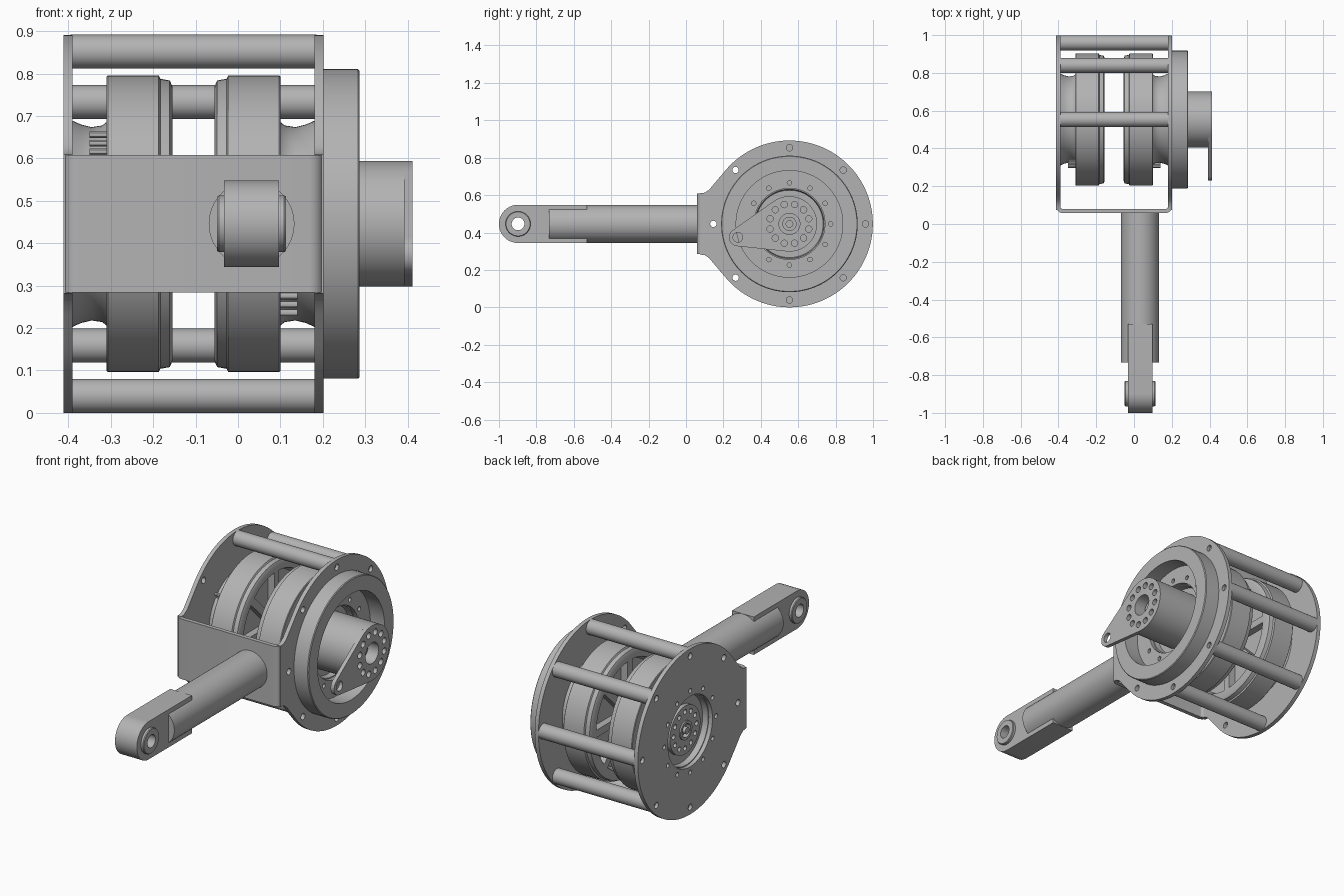
import bpy, bmesh
from math import sin, cos, pi, radians
from mathutils import Matrix, Vector

if "Cube" in bpy.data.objects:
    bpy.data.objects.remove(bpy.data.objects["Cube"])

steel = bpy.data.materials.new("plain_grey_metal")
steel.use_nodes = True
grey = (0.45, 0.45, 0.45, 1)
steel.diffuse_color = grey
steel.node_tree.nodes["Principled BSDF"].inputs["Base Color"].default_value = grey

CY, CZ = 0.553, 0.446          # axis of the drum
MID = -0.105                   # middle between the side plates
ARM_X = 0.032                  # axis of the arm
TO_X = Matrix(((0, 0, 1, 0), (1, 0, 0, 0), (0, 1, 0, 0), (0, 0, 0, 1)))


def finish(name, bm):
    """Weld, smooth with sharp edges kept, and add the object to the scene."""
    bmesh.ops.remove_doubles(bm, verts=bm.verts, dist=0.0002)
    bmesh.ops.recalc_face_normals(bm, faces=bm.faces)
    for f in bm.faces:
        f.smooth = True
    for e in bm.edges:
        e.smooth = e.is_manifold and e.calc_face_angle(0) < radians(30)
    mesh = bpy.data.meshes.new(name)
    bm.to_mesh(mesh)
    bm.free()
    mesh.materials.append(steel)
    obj = bpy.data.objects.new(name, mesh)
    bpy.context.collection.objects.link(obj)
    return obj


def arc(c, r, start=0, end=360, n=48):
    """Points on an arc; a full circle leaves out the repeated end point."""
    count = n if abs(end - start) >= 360 else n + 1
    angles = [radians(start + (end - start) * i / n) for i in range(count)]
    return [(c[0] + r * cos(a), c[1] + r * sin(a)) for a in angles]


def bolt_circle(c, radius, hole, count, start=0):
    return [arc(p, hole, n=16) for p in arc(c, radius, start, start + 360, count)]


def plate(name, outlines, low, high, frame=TO_X):
    """Flat outline with holes, extruded from low to high along the frame's axis."""
    curve = bpy.data.curves.new(name, "CURVE")
    curve.dimensions = "2D"
    curve.fill_mode = "BOTH"
    curve.extrude = (high - low) / 2
    for pts in outlines:
        spline = curve.splines.new("POLY")
        spline.points.add(len(pts) - 1)
        for p, co in zip(spline.points, pts):
            p.co = (co[0], co[1], 0, 1)
        spline.use_cyclic_u = True
    temp = bpy.data.objects.new(name + "_outline", curve)
    bpy.context.collection.objects.link(temp)
    graph = bpy.context.evaluated_depsgraph_get()
    mesh = bpy.data.meshes.new_from_object(temp.evaluated_get(graph))
    bm = bmesh.new()
    bm.from_mesh(mesh)
    bpy.data.objects.remove(temp)
    bpy.data.curves.remove(curve)
    bpy.data.meshes.remove(mesh)
    shift = Matrix.Translation((0, 0, (low + high) / 2))
    bmesh.ops.transform(bm, matrix=frame @ shift, verts=bm.verts)
    return finish(name, bm)


def lathe(name, profile, c=(CY, CZ), n=72):
    """Revolve (x, radius) points about an axis along x."""
    bm = bmesh.new()
    verts = [bm.verts.new((x, c[0], c[1] + r)) for x, r in profile]
    edges = [bm.edges.new(pair) for pair in zip(verts, verts[1:])]
    bmesh.ops.spin(bm, geom=verts + edges, cent=(0, c[0], c[1]), axis=(1, 0, 0),
                   angle=2 * pi, steps=n, use_duplicate=False)
    return finish(name, bm)


def rod(name, start, end, radius, n=40):
    start, end = Vector(start), Vector(end)
    axis = end - start
    bm = bmesh.new()
    turn = axis.to_track_quat("Z", "Y").to_matrix().to_4x4()
    bmesh.ops.create_cone(bm, cap_ends=True, segments=n, radius1=radius, radius2=radius,
                          depth=axis.length,
                          matrix=Matrix.Translation((start + end) / 2) @ turn)
    return finish(name, bm)


C = (CY, CZ)
# Side plates: a disc that runs into a straight tab at the front
upper = [(0.075, 0.61), (0.1, 0.613), (0.125, 0.63), (0.15, 0.66)]
lower = [(y, 2 * CZ - z) for y, z in reversed(upper)]
outline = upper + arc(C, 0.446, 141, -141, 80) + lower
rim_holes = bolt_circle(C, 0.407, 0.017, 8)
inner_holes = bolt_circle(C, 0.22, 0.012, 12)
bore = [arc(C, 0.19)]
plate("left_side_plate", [outline] + rim_holes + inner_holes + bore, 0.18, 0.202)
plate("right_side_plate", [outline] + rim_holes + inner_holes + bore, -0.412, -0.39)

# Front strap joining the plates, with rounded corners
L, R, F, T = -0.412, 0.202, 0.058, 0.022
strap = ([(L, 0.1)] + arc((L + 0.035, F + 0.035), 0.035, 180, 270, 8)
         + arc((R - 0.035, F + 0.035), 0.035, 270, 360, 8) + [(R, 0.1), (R - T, 0.1)]
         + arc((R - 0.035, F + 0.035), 0.035 - T, 360, 270, 8)
         + arc((L + 0.035, F + 0.035), 0.035 - T, 270, 180, 8) + [(L + T, 0.1)])
plate("front_strap", [strap], 0.284, 0.608, Matrix.Identity(4))

# Spacer rods round the back half
for i, (y, z) in enumerate(arc(C, 0.406, -90, 90, 4)):
    rod(f"spacer_rod_{i + 1}", (-0.395, y, z), (0.185, y, z), 0.04)

# Two mirrored motors; u is the distance outward from the inner face
bell = [(0.005, 0), (0.005, 0.075), (0.04, 0.085), (0.04, 0.275), (0, 0.29), (0, 0.325),
        (0.006, 0.338), (0.028, 0.342), (0.032, 0.35), (0.152, 0.35), (0.155, 0.347),
        (0.155, 0.24), (0.165, 0.232), (0.19, 0.228), (0.215, 0.234), (0.235, 0.243),
        (0.235, 0.185), (0.205, 0.18), (0.205, 0)]
for side, word in ((1, "left"), (-1, "right")):
    def at(u):
        return MID + side * (0.05 + u)
    lathe(f"{word}_motor", [(at(u), r) for u, r in bell])
    # Spokes across the open inner face
    bm = bmesh.new()
    for k in range(8):
        spin = Matrix.Translation((at(0.022), CY, CZ)) @ Matrix.Rotation(k * pi / 4, 4, "X")
        box = spin @ Matrix.Translation((0, 0, 0.18)) @ Matrix.Diagonal((0.04, 0.04, 0.22, 1))
        bmesh.ops.create_cube(bm, size=1, matrix=box)
    finish(f"{word}_motor_spokes", bm)
    # Cable pins
    for k in range(3):
        z = CZ + side * -0.19 + (k - 1) * 0.02
        rod(f"{word}_cable_pin_{k + 1}", (at(0.15), 0.335 - 0.015 * k, z),
            (at(0.195), 0.335 - 0.015 * k, z), 0.008, 12)

# Bearing face seen through the right plate
face = [arc(C, 0.13), arc(C, 0.05)] + bolt_circle(C, 0.098, 0.013, 12)
plate("right_bearing_face", face, -0.382, -0.355)
lathe("right_bearing_cup", [(-0.355, 0.05), (-0.39, 0.05), (-0.39, 0.036), (-0.365, 0.034)])
rod("right_shaft", (-0.35, CY, CZ), (-0.395, CY, CZ), 0.018, 24)

# Bearing ring on the left plate
lathe("bearing_ring", [(0.2, 0.285), (0.2, 0.365), (0.283, 0.365), (0.287, 0.361),
                       (0.287, 0.285), (0.2, 0.285)], n=96)

# Output hub and its teardrop lever
hub_holes = bolt_circle(C, 0.107, 0.017, 12, 15) + [arc(C, 0.056)]
plate("output_hub", [arc(C, 0.148, n=72)] + hub_holes, 0.15, 0.391)
tip = (0.277, 0.374)
lever = arc(C, 0.148, 126, -96, 60) + arc(tip, 0.047, 264, 126, 20)
plate("output_lever", [lever, arc(tip, 0.026, n=24)] + hub_holes, 0.391, 0.412)
lathe("output_shaft", [(0.16, 0.038), (0.36, 0.038), (0.36, 0.018), (0.2, 0.018), (0.2, 0)], n=32)

# Arm tube and flat rod end with an eye
rod("arm_tube", (ARM_X, 0.065, CZ), (ARM_X, -0.732, CZ), 0.101, 64)
E = (-0.898, CZ)
bar = arc(E, 0.102, 90, 270, 32) + [(-0.53, CZ - 0.102), (-0.53, CZ + 0.102)]
plate("rod_end", [bar, arc(E, 0.05, n=40)], ARM_X - 0.065, ARM_X + 0.065)
a, b = ARM_X - 0.081, ARM_X + 0.081
lathe("rod_end_bushing", [(a, 0.034), (a, 0.064), (a + 0.004, 0.067), (b - 0.004, 0.067),
                          (b, 0.064), (b, 0.034), (a, 0.034)], E, 40)
